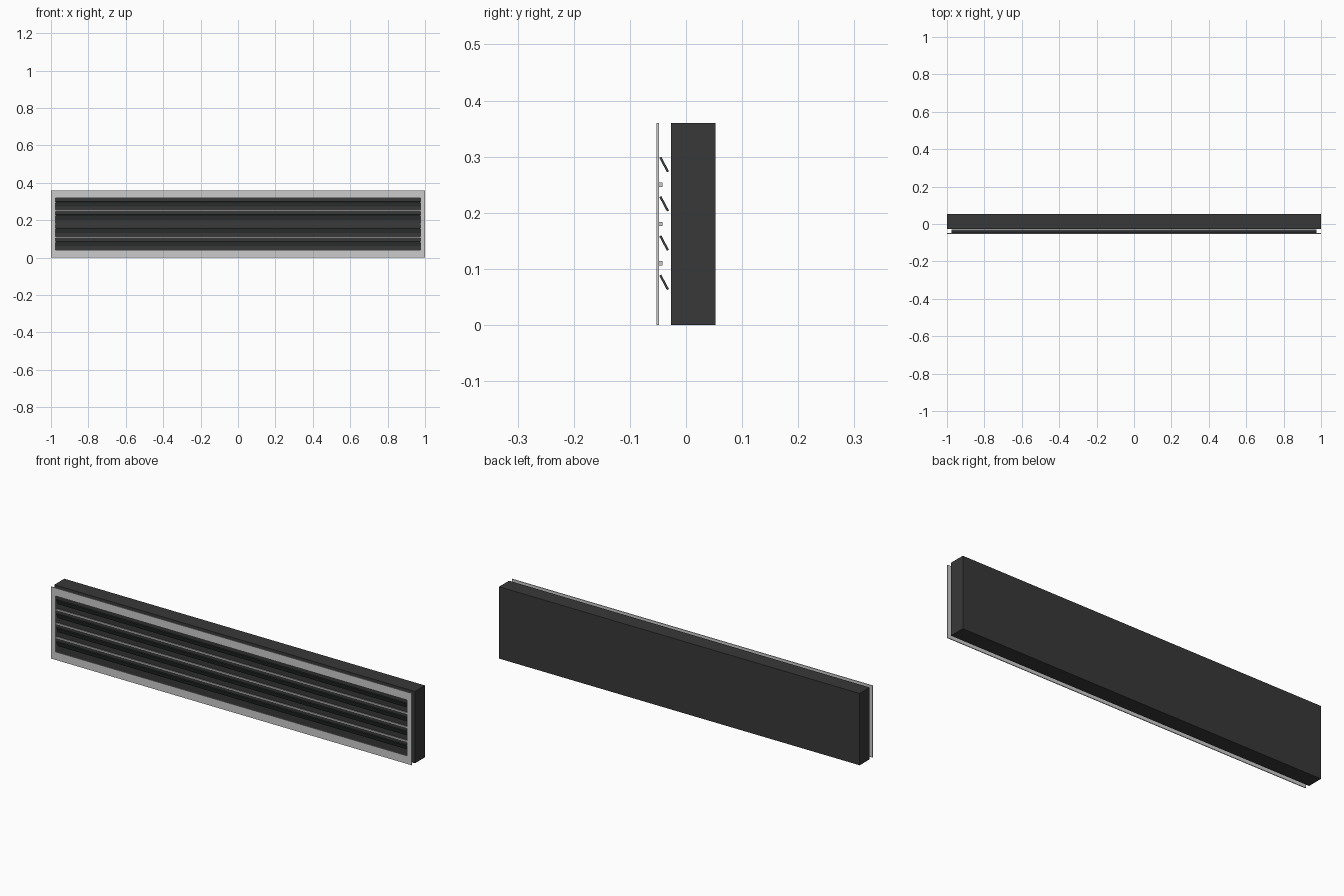
import bpy, bmesh, math
from mathutils import Matrix

if "Cube" in bpy.data.objects:
    bpy.data.objects.remove(bpy.data.objects["Cube"])


def material(name, rgb):
    m = bpy.data.materials.new(name)
    m.diffuse_color = (*rgb, 1)
    m.use_nodes = True
    m.node_tree.nodes["Principled BSDF"].inputs["Base Color"].default_value = m.diffuse_color
    return m


FRAME = material("light grey metal", (0.60, 0.60, 0.60))
BODY = material("charcoal", (0.040, 0.040, 0.040))
SLAT = material("dark slate", (0.045, 0.050, 0.052))


def finish(bm, name, mat):
    bmesh.ops.recalc_face_normals(bm, faces=bm.faces)
    me = bpy.data.meshes.new(name)
    bm.to_mesh(me)
    bm.free()
    me.materials.append(mat)
    ob = bpy.data.objects.new(name, me)
    bpy.context.collection.objects.link(ob)
    return ob


def box(name, size, centre, mat, tilt=0.0):
    bm = bmesh.new()
    m = (Matrix.Translation(centre) @ Matrix.Rotation(tilt, 4, 'X')
         @ Matrix.Diagonal((*size, 1)))
    bmesh.ops.create_cube(bm, size=1, matrix=m)
    return finish(bm, name, mat)


# Duct body behind the grille
box("duct_body", (2.0, 0.079, 0.36), (0, 0.013, 0.18), BODY)

# Thin flat frame with a rectangular opening
bm = bmesh.new()
rings = []
for x, z0, z1 in ((1.0, 0.0, 0.36), (0.975, 0.04, 0.32)):
    rings.append([bm.verts.new((px, -0.0525, pz))
                  for px, pz in ((-x, z0), (x, z0), (x, z1), (-x, z1))])
outer, inner = rings
faces = [bm.faces.new((outer[i], outer[(i + 1) % 4], inner[(i + 1) % 4], inner[i]))
         for i in range(4)]
ext = bmesh.ops.extrude_face_region(bm, geom=faces, use_keep_orig=True)
for v in ext["geom"]:
    if isinstance(v, bmesh.types.BMVert):
        v.co.y += 0.004
finish(bm, "front_frame", FRAME)

# Horizontal bars dividing the opening
for i in range(3):
    box(f"divider_bar_{i + 1}", (1.95, 0.008, 0.008),
        (0, -0.046, 0.11 + 0.07 * i), FRAME)

# Tilted louvre slats, top edge leaning to the front
for i in range(4):
    box(f"louvre_slat_{i + 1}", (1.95, 0.004, 0.029),
        (0, -0.039, 0.076 + 0.07 * i), SLAT, math.radians(28))
